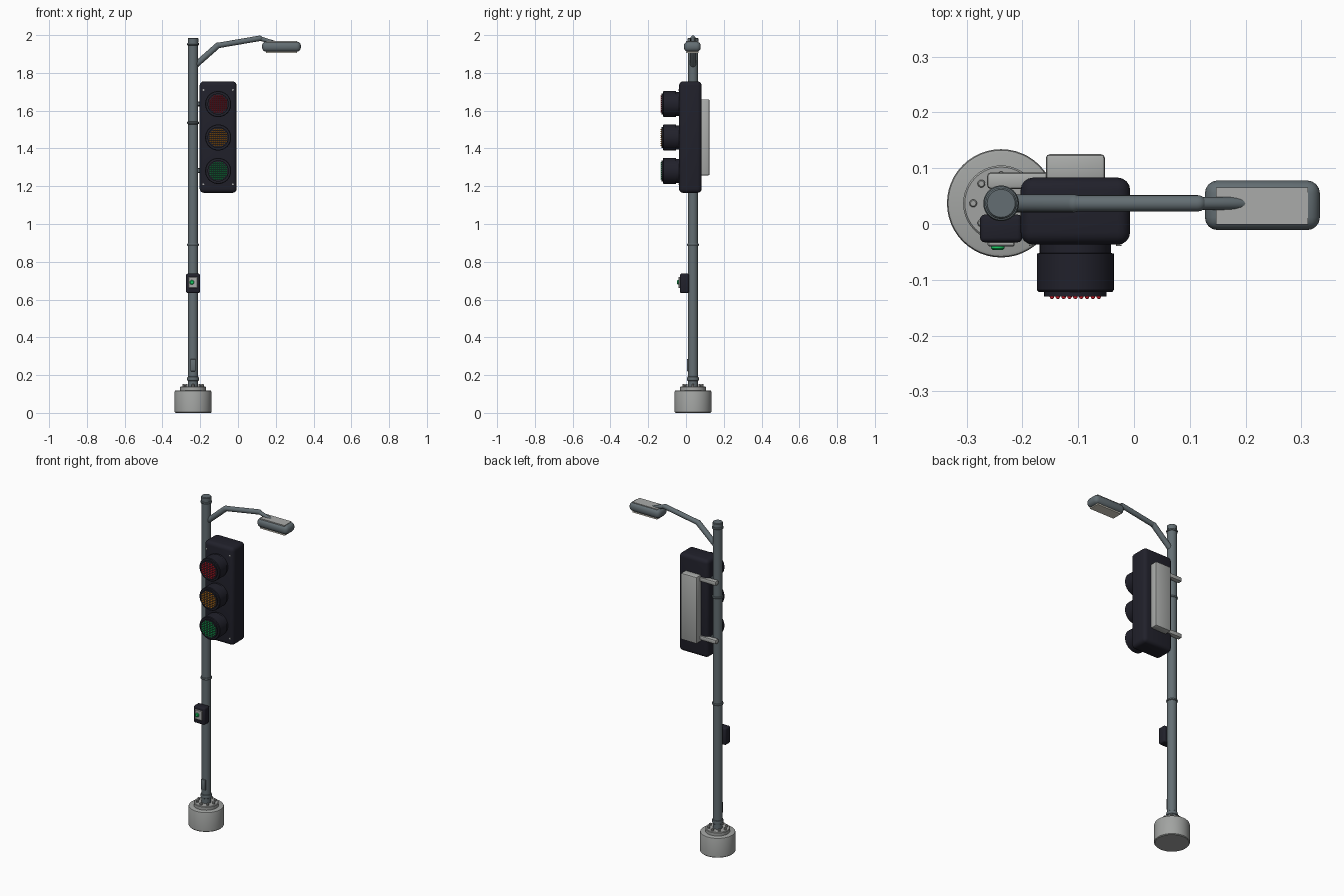
import bpy, bmesh, math
from mathutils import Vector, Matrix

if "Cube" in bpy.data.objects:
    bpy.data.objects.remove(bpy.data.objects["Cube"])

PX, PY = -0.238, 0.037      # pole axis
SX = -0.105                 # signal head centre


def material(name, rgb):
    m = bpy.data.materials.new(name)
    m.diffuse_color = (*rgb, 1)
    m.use_nodes = True
    m.node_tree.nodes["Principled BSDF"].inputs["Base Color"].default_value = m.diffuse_color
    return m


CONCRETE = material("concrete_grey", (0.36, 0.37, 0.36))
STEEL = material("steel_grey", (0.125, 0.155, 0.17))
BLACK = material("blue_black", (0.015, 0.015, 0.024))
LIGHT = material("light_grey", (0.40, 0.41, 0.40))
PANEL = material("warm_white", (0.70, 0.67, 0.58))
RED = material("signal_red", (0.80, 0.015, 0.03))
AMBER = material("signal_amber", (0.85, 0.30, 0.02))
GREEN = material("signal_green", (0.01, 0.62, 0.13))


def finish(name, bm, mat):
    bmesh.ops.recalc_face_normals(bm, faces=bm.faces)
    me = bpy.data.meshes.new(name)
    bm.to_mesh(me)
    bm.free()
    me.materials.append(mat)
    ob = bpy.data.objects.new(name, me)
    bpy.context.collection.objects.link(ob)
    bpy.ops.object.select_all(action='DESELECT')
    ob.select_set(True)
    bpy.context.view_layer.objects.active = ob
    bpy.ops.object.shade_smooth_by_angle(angle=math.radians(35))
    return ob


def box(name, lo, hi, mat, bevel=0.0, seg=3):
    lo, hi = Vector(lo), Vector(hi)
    bm = bmesh.new()
    bmesh.ops.create_cube(bm, size=1)
    bmesh.ops.scale(bm, vec=hi - lo, verts=bm.verts)
    bmesh.ops.translate(bm, vec=(lo + hi) / 2, verts=bm.verts)
    if bevel:
        bmesh.ops.bevel(bm, geom=bm.edges[:], offset=bevel, segments=seg,
                        profile=0.5, affect='EDGES')
    return finish(name, bm, mat)


def lathe(name, profile, origin, axis, mat, n=32):
    """Revolve (radius, height) points about an axis through origin."""
    rot = Vector((0, 0, 1)).rotation_difference(Vector(axis)).to_matrix()
    bm = bmesh.new()
    rings = []
    for r, h in profile:
        rings.append([bm.verts.new(Vector(origin) + rot @ Vector(
            (r * math.cos(2 * math.pi * i / n), r * math.sin(2 * math.pi * i / n), h)))
            for i in range(n)])
    for a, b in zip(rings, rings[1:]):
        for i in range(n):
            j = (i + 1) % n
            bm.faces.new((a[i], a[j], b[j], b[i]))
    bm.faces.new(rings[0])
    bm.faces.new(rings[-1])
    return finish(name, bm, mat)


def rod(name, a, b, r, mat, round_end=False, n=20):
    a, b = Vector(a), Vector(b)
    length = (b - a).length
    prof = [(r, 0), (r, length)]
    if round_end:
        prof += [(r * math.cos(t), length + r * math.sin(t)) for t in (0.4, 0.8, 1.2, 1.45)]
    return lathe(name, prof, a, b - a, mat, n)


# Footing, flange and anchor bolts
up = (0, 0, 1)
lathe("footing", [(0.093, 0), (0.097, 0.004), (0.097, 0.112), (0.095, 0.117), (0.090, 0.119)],
      (PX, PY, 0), up, CONCRETE, 48)
lathe("base_flange", [(0.068, 0.117), (0.068, 0.137), (0.065, 0.140)],
      (PX, PY, 0), up, CONCRETE, 40)
for i in range(8):
    a = i * math.pi / 4
    lathe("anchor_bolt", [(0.007, 0.138), (0.007, 0.150), (0.005, 0.152)],
          (PX + 0.05 * math.cos(a), PY + 0.05 * math.sin(a), 0), up, CONCRETE, 10)

# Pole with collars, cap and access door
lathe("pole", [(0.027, 0.138), (0.027, 1.975)], (PX, PY, 0), up, STEEL)
for z, h in ((0.180, 0.012), (0.89, 0.007), (1.535, 0.007), (1.952, 0.007)):
    lathe("pole_collar", [(0.027, -h), (0.030, -h * 0.8), (0.032, 0), (0.030, h * 0.8), (0.027, h)],
          (PX, PY, z), up, STEEL)
lathe("pole_cap", [(0.028, 1.962), (0.028, 1.982), (0.025, 1.986)], (PX, PY, 0), up, STEEL)
box("access_door", (PX - 0.014, PY - 0.033, 0.22), (PX + 0.014, PY - 0.01, 0.285), STEEL, 0.004, 2)

# Crosswalk button
box("button_box", (PX - 0.038, -0.033, 0.635), (PX + 0.038, 0.017, 0.737), BLACK, 0.009)
box("button_plate", (PX - 0.024, -0.040, 0.662), (PX + 0.024, -0.031, 0.720), LIGHT, 0.002, 1)
lathe("button", [(0.012, 0), (0.012, 0.005), (0.008, 0.008)],
      (PX - 0.006, -0.039, 0.691), (0, -1, 0), GREEN, 20)

# Signal housing with corner screws
box("signal_housing", (-0.203, -0.037, 1.165), (-0.007, 0.083, 1.755), BLACK, 0.022, 4)
for sx in (-1, 1):
    for sz in (-1, 1):
        lathe("housing_screw", [(0.005, 0), (0.005, 0.003)],
              (SX + sx * 0.078, -0.0365, 1.46 + sz * 0.25), (0, -1, 0), LIGHT, 10)

# Lamps: hood, lens and a round grid of light dots
for lamp, z, mat in (("red", 1.635, RED), ("amber", 1.458, AMBER), ("green", 1.281, GREEN)):
    lathe(lamp + "_hood", [(0.064, 0), (0.064, 0.016), (0.069, 0.017), (0.069, 0.082),
                           (0.066, 0.086), (0.060, 0.086), (0.056, 0.086), (0.056, 0.094)],
          (SX, -0.036, z), (0, -1, 0), BLACK, 40)
    bm = bmesh.new()
    step = 0.0105
    for i in range(-4, 5):
        for k in range(-4, 5):
            if i * i + k * k <= 20:
                bmesh.ops.create_uvsphere(
                    bm, u_segments=8, v_segments=6, radius=0.0041,
                    matrix=Matrix.Translation((SX + i * step, -0.1305, z + k * step)))
    finish(lamp + "_light_dots", bm, mat)

# Rear control cabinet and mounting brackets
box("rear_cabinet", (-0.158, 0.075, 1.258), (-0.052, 0.125, 1.660), LIGHT, 0.007, 2)
for z in (1.283, 1.636):
    box("mount_bracket", (PX - 0.025, 0.063, z - 0.013), (-0.150, 0.092, z + 0.013), LIGHT, 0.006, 2)
    box("side_bracket", (PX, PY - 0.012, z - 0.011), (-0.195, PY + 0.012, z + 0.011), STEEL, 0.004, 2)

# Street light arm
path = [(PX + 0.012, PY, 1.840), (-0.107, PY, 1.945), (0.115, PY, 1.983), (0.196, PY, 1.957)]
for p, q, r in zip(path, path[1:], (0.016, 0.0145, 0.0115)):
    rod("light_arm", p, q, r, STEEL, True)

# Street light head with top cover and lit panel below
box("light_head", (0.127, PY - 0.048, 1.912), (0.333, PY + 0.041, 1.966), STEEL, 0.023, 4)
box("light_cover", (0.147, PY - 0.038, 1.960), (0.312, PY + 0.028, 1.968), LIGHT)
box("light_panel", (0.147, PY - 0.036, 1.906), (0.312, PY + 0.029, 1.914), PANEL)
